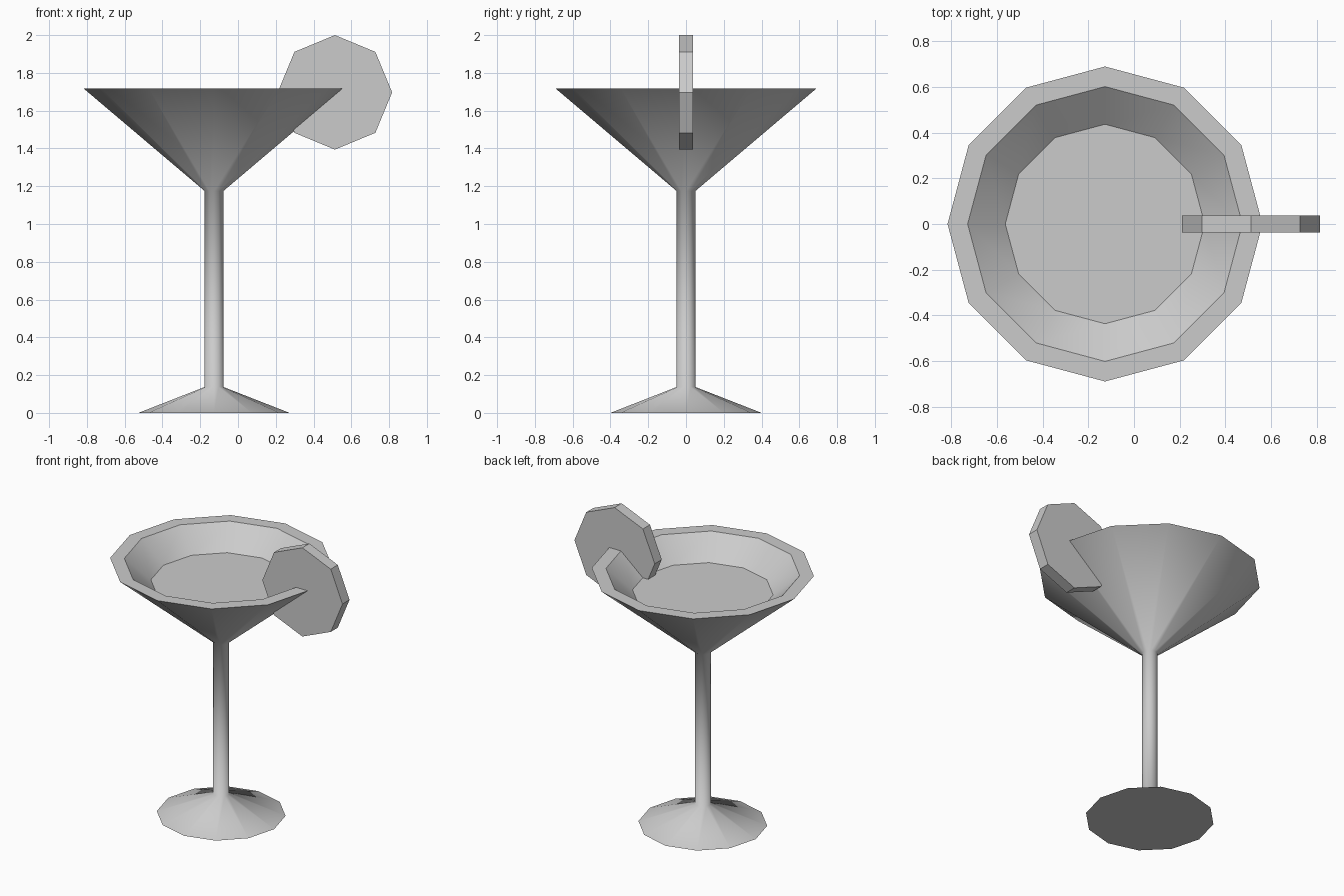
import bpy, bmesh
from math import cos, sin, tau, pi

cube = bpy.data.objects.get("Cube")
if cube:
    bpy.data.objects.remove(cube, do_unlink=True)

# One plain grey for the whole model
GREY = (0.6, 0.6, 0.6, 1)
grey = bpy.data.materials.new("plain_grey")
grey.use_nodes = True
grey.diffuse_color = GREY
grey.node_tree.nodes["Principled BSDF"].inputs["Base Color"].default_value = GREY

GLASS_X = -0.127
SIDES = 12


def make_object(name, bm, location):
    bmesh.ops.recalc_face_normals(bm, faces=bm.faces)
    mesh = bpy.data.meshes.new(name)
    bm.to_mesh(mesh)
    bm.free()
    mesh.materials.append(grey)
    obj = bpy.data.objects.new(name, mesh)
    bpy.context.collection.objects.link(obj)
    obj.location = location
    return obj


def lathe(name, profile, sharp_rings):
    """Closed turned solid from (radius, height) pairs, capped at both ends."""
    bm = bmesh.new()
    rings = [[bm.verts.new((r * cos(tau * i / SIDES), r * sin(tau * i / SIDES), z))
              for i in range(SIDES)] for r, z in profile]
    for low, high in zip(rings, rings[1:]):
        for i in range(SIDES):
            j = (i + 1) % SIDES
            bm.faces.new((low[i], low[j], high[j], high[i])).smooth = True
    bm.faces.new(rings[0][::-1])
    bm.faces.new(rings[-1])
    for k in sharp_rings:
        for i in range(SIDES):
            bm.edges.get((rings[k][i], rings[k][(i + 1) % SIDES])).smooth = False
    return make_object(name, bm, (GLASS_X, 0, 0))


# Foot, stem and bowl in one turned shape, ending at the flat drink surface
lathe("cocktail_glass",
      [(0.40, 0), (0.05, 0.137), (0.05, 1.175), (0.69, 1.717),
       (0.602, 1.717), (0.437, 1.578)],
      sharp_rings=(0, 3, 4, 5))

# Eight-sided fruit slice standing across the rim
bm = bmesh.new()
bmesh.ops.create_cone(bm, cap_ends=True, segments=8,
                      radius1=0.303, radius2=0.303, depth=0.076)
for v in bm.verts:
    v.co = (v.co.x, v.co.z, v.co.y)
make_object("fruit_slice", bm, (0.513, 0, 1.697))
